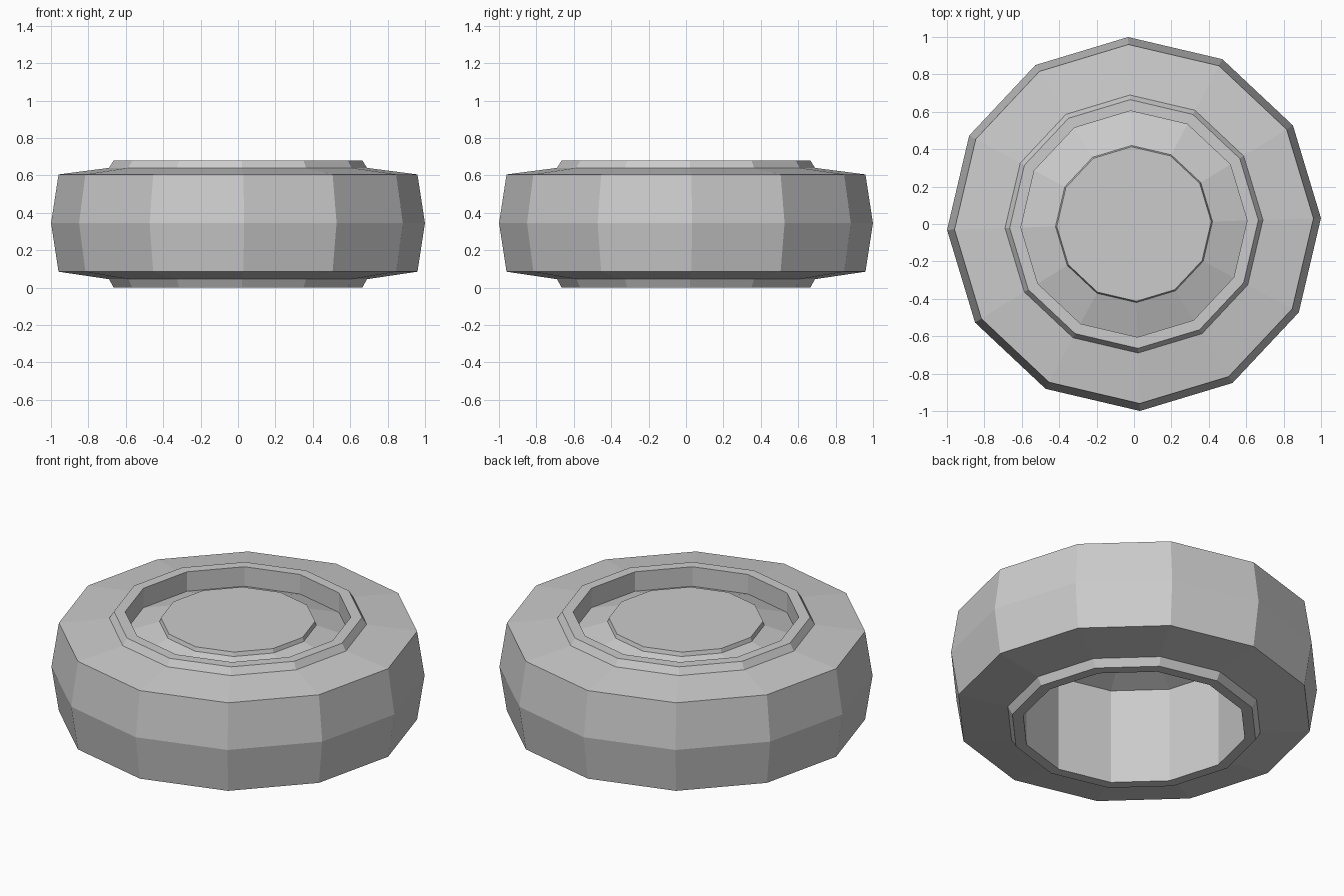
import bpy
import bmesh
from math import cos, sin, radians

cube = bpy.data.objects.get("Cube")
if cube:
    bpy.data.objects.remove(cube, do_unlink=True)

SIDES = 12
TURN = radians(1.8)

grey = bpy.data.materials.new("plain_grey")
grey.use_nodes = True
colour = (0.6, 0.6, 0.6, 1)
grey.diffuse_color = colour
grey.node_tree.nodes["Principled BSDF"].inputs["Base Color"].default_value = colour


def revolve(name, profile, cap=False):
    """Turn a (radius, height) profile, listed bottom to top on the outside, about z."""
    bm = bmesh.new()
    step = radians(360 / SIDES)
    rings = [[bm.verts.new((r * cos(TURN + i * step), r * sin(TURN + i * step), z))
              for i in range(SIDES)] for r, z in profile]
    for low, high in zip(rings, rings[1:]):
        for i in range(SIDES):
            j = (i + 1) % SIDES
            bm.faces.new((low[i], low[j], high[j], high[i]))
    if cap:
        bm.faces.new(rings[-1])
    mesh = bpy.data.meshes.new(name)
    bm.to_mesh(mesh)
    bm.free()
    mesh.materials.append(grey)
    obj = bpy.data.objects.new(name, mesh)
    bpy.context.collection.objects.link(obj)
    return obj


# Bulged tread with sloping sidewalls
revolve("tyre", [(0.69, 0.045), (0.96, 0.085), (1.0, 0.345), (0.96, 0.605), (0.69, 0.64)])

# Lip on each side, joined by the inner barrel
revolve("rim", [(0.69, 0.64), (0.665, 0.68), (0.605, 0.68),
                (0.605, 0.565), (0.605, 0.0), (0.665, 0.0), (0.69, 0.045)])

# Shallow cone between rim and hub
revolve("wheel_disc", [(0.605, 0.565), (0.42, 0.627)])

# Slightly raised flat cap
revolve("hub_cap", [(0.42, 0.627), (0.413, 0.65)], cap=True)
